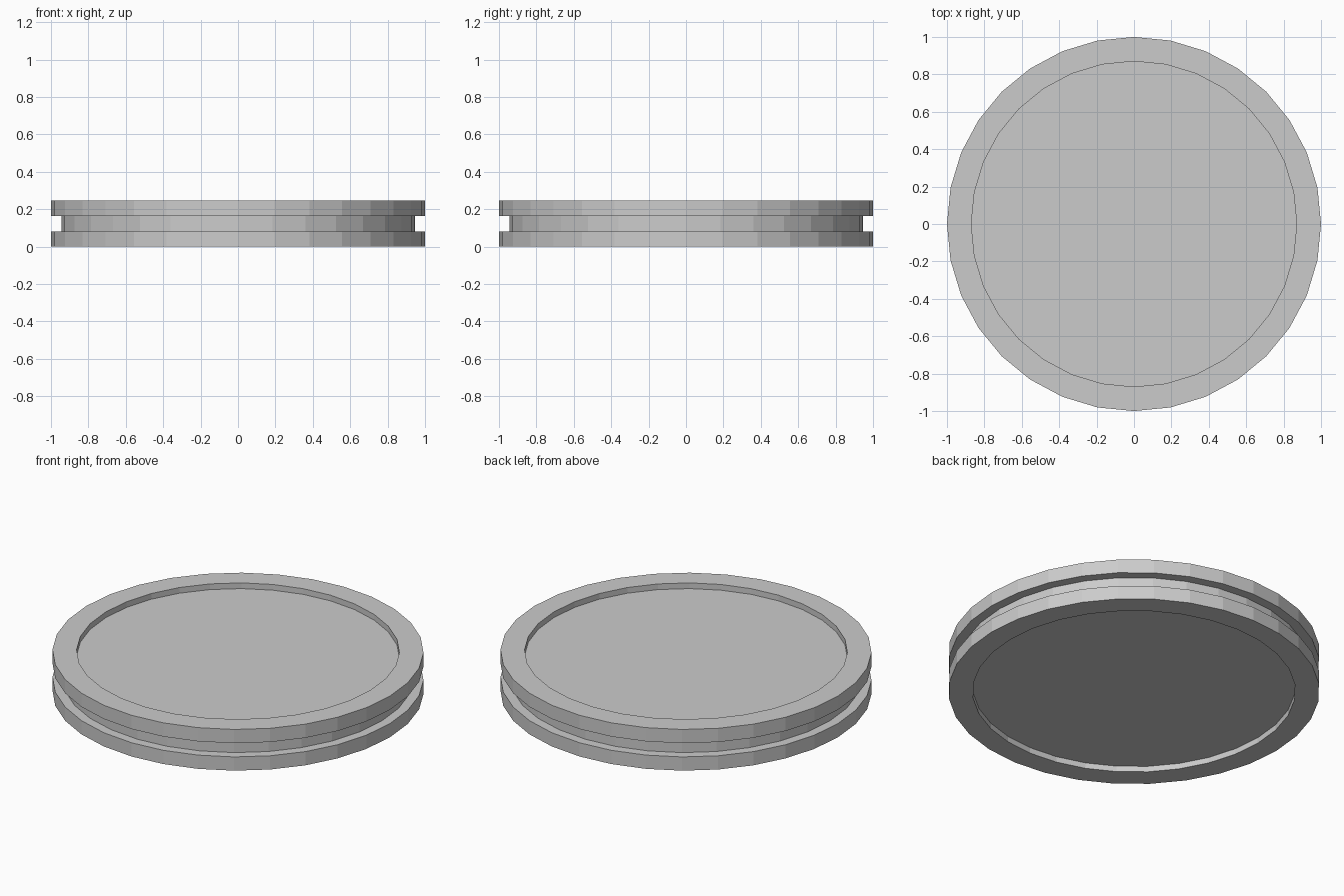
import bpy, bmesh, math

if "Cube" in bpy.data.objects:
    bpy.data.objects.remove(bpy.data.objects["Cube"])

SIDES = 32
H = 0.245      # total height
DEPTH = 0.034  # recess in top and bottom faces

# Half profile (radius, z), from the bottom centre round to the top centre
profile = [
    (0.87, DEPTH), (0.87, 0), (1, 0), (1, H / 3),        # bottom recess, lower flange
    (0.945, H / 3), (0.945, 2 * H / 3),                  # rim groove
    (1, 2 * H / 3), (1, H), (0.87, H), (0.87, H - DEPTH) # upper flange, top recess
]

bm = bmesh.new()
rings = []
for r, z in profile:
    rings.append([bm.verts.new((r * math.cos(2 * math.pi * i / SIDES),
                                r * math.sin(2 * math.pi * i / SIDES), z))
                  for i in range(SIDES)])

# Walls between neighbouring rings
for a, b in zip(rings, rings[1:]):
    for i in range(SIDES):
        j = (i + 1) % SIDES
        bm.faces.new((a[i], a[j], b[j], b[i]))

# Recessed floors
bm.faces.new(rings[0][::-1])
bm.faces.new(rings[-1])
bmesh.ops.recalc_face_normals(bm, faces=bm.faces[:])

mesh = bpy.data.meshes.new("grooved_disc")
bm.to_mesh(mesh)
bm.free()
bpy.context.collection.objects.link(bpy.data.objects.new("grooved_disc", mesh))
